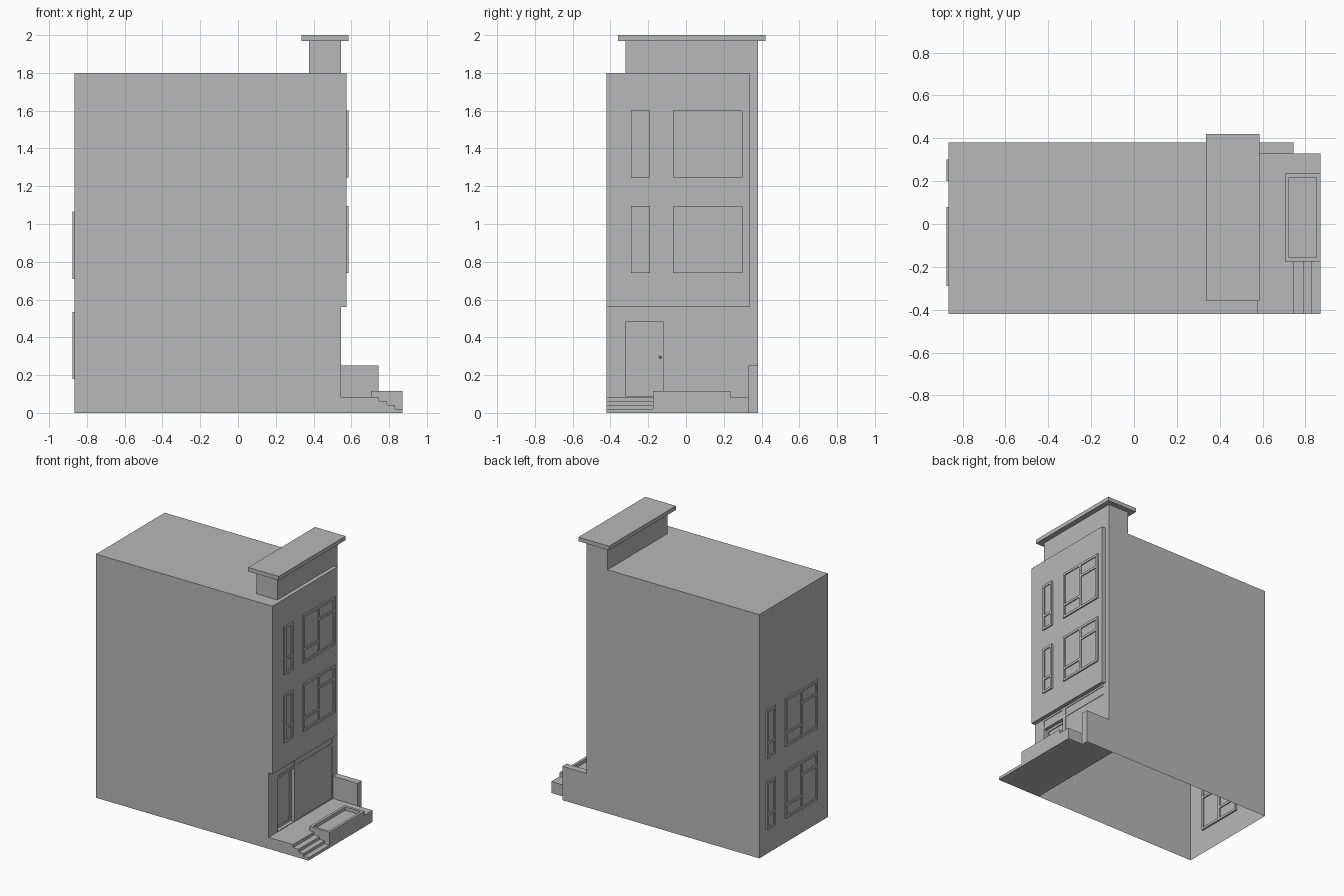
import bpy
import bmesh
from mathutils import Vector

cube = bpy.data.objects.get("Cube")
if cube:
    bpy.data.objects.remove(cube, do_unlink=True)

stone = bpy.data.materials.new("plain_grey")
stone.use_nodes = True
stone.diffuse_color = (0.48, 0.48, 0.48, 1)
stone.node_tree.nodes["Principled BSDF"].inputs["Base Color"].default_value = (0.48, 0.48, 0.48, 1)


def add_box(bm, x0, x1, y0, y1, z0, z1):
    size = Vector((x1 - x0, y1 - y0, z1 - z0))
    verts = bmesh.ops.create_cube(bm, size=1)["verts"]
    for v in verts:
        v.co = Vector((v.co[i] * size[i] for i in range(3))) + Vector((x0 + x1, y0 + y1, z0 + z1)) / 2


def finish(name, bm):
    mesh = bpy.data.meshes.new(name)
    bm.to_mesh(mesh)
    bm.free()
    mesh.materials.append(stone)
    obj = bpy.data.objects.new(name, mesh)
    bpy.context.collection.objects.link(obj)
    return obj


def boxes(name, *parts):
    bm = bmesh.new()
    for part in parts:
        add_box(bm, *part)
    return finish(name, bm)


BACK, DOOR_X, WALL_X, FACADE_X = -0.865, 0.51, 0.545, 0.575
RIGHT, LEFT, ROOF = -0.42, 0.38, 1.8

# Main body: a shell open at the bottom
bm = bmesh.new()
add_box(bm, BACK, DOOR_X, RIGHT, LEFT, 0, ROOF)
bm.normal_update()
floor = [f for f in bm.faces if f.normal.z < -0.5]
bmesh.ops.delete(bm, geom=floor, context="FACES")
finish("main_body", bm)

# Street wall around the ground floor openings
boxes("street_wall",
      (DOOR_X, WALL_X, RIGHT, -0.32, 0, ROOF),
      (DOOR_X, WALL_X, 0.32, LEFT, 0, ROOF),
      (DOOR_X, WALL_X, -0.32, 0.32, 0.545, ROOF),
      (DOOR_X, WALL_X, -0.32, 0.32, 0, 0.09),
      (DOOR_X, WALL_X, -0.12, -0.09, 0.09, 0.545),
      (DOOR_X, WALL_X, -0.32, -0.12, 0.48, 0.497),
      (DOOR_X, WALL_X, -0.09, 0.32, 0.48, 0.497))
boxes("upper_facade", (WALL_X, FACADE_X, RIGHT, 0.34, 0.56, ROOF))

# Parapet and its cap
boxes("parapet", (0.375, WALL_X, -0.32, LEFT, ROOF, 1.97))
boxes("parapet_cap", (0.335, 0.585, -0.36, 0.42, 1.97, 2.0))


def window(name, wall_x, side, y0, y1, z0, z1, split, low_bar, high_bar=None, proud=0.01):
    """Frame with panes; side is +1 at the street and -1 at the back."""
    w = 0.018
    xa, xb = sorted((wall_x - side * 0.012, wall_x + side * proud))
    pa, pb = sorted((wall_x - side * 0.004, wall_x + side * (proud - 0.007)))
    bars = [(y0, y0 + w, z0, z1), (y1 - w, y1, z0, z1),
            (y0 + w, y1 - w, z0, z0 + w), (y0 + w, y1 - w, z1 - w, z1)]
    edge = y1 - w
    if split:
        mid = (y0 + y1) / 2
        edge = mid - w / 2
        bars.append((mid - w / 2, mid + w / 2, z0 + w, z1 - w))
        if high_bar:
            bars.append((mid + w / 2, y1 - w, z1 - high_bar - w, z1 - high_bar))
    if low_bar:
        bars.append((y0 + w, edge, z0 + low_bar, z0 + low_bar + w))
    bm = bmesh.new()
    for bar in bars:
        add_box(bm, xa, xb, *bar)
    add_box(bm, pa, pb, y0 + w, y1 - w, z0 + w, z1 - w)
    obj = finish(name, bm)
    if side < 0:
        # The back layout is the street layout turned half round
        for v in obj.data.vertices:
            v.co.y = 0.01 - v.co.y
        obj.data.flip_normals()


# Upper windows on the street and lower windows at the back
for label, x, side, sills in (("street", FACADE_X, 1, (0.74, 1.245)),
                              ("back", BACK, -1, (0.18, 0.71))):
    for storey, sill in zip(("lower", "upper"), sills):
        top = sill + 0.355
        window(f"{label}_{storey}_narrow_window", x, side, -0.29, -0.19, sill, top, False, 0.1)
        window(f"{label}_{storey}_wide_window", x, side, -0.07, 0.3, sill, top, True, 0.09, 0.09)

# Ground floor glazing, transoms and door
window("shop_window", WALL_X, 1, -0.09, 0.32, 0.09, 0.48, True, 0, proud=-0.004)
window("window_transom", WALL_X, 1, -0.09, 0.32, 0.497, 0.545, True, 0, proud=-0.004)
window("door_transom", WALL_X, 1, -0.32, -0.12, 0.497, 0.545, False, 0, proud=-0.004)
window("front_door", DOOR_X, 1, -0.32, -0.12, 0.09, 0.48, False, 0)
bm = bmesh.new()
bmesh.ops.create_uvsphere(bm, u_segments=12, v_segments=8, radius=0.007)
knob = finish("door_knob", bm)
knob.location = (DOOR_X + 0.016, -0.137, 0.295)

# Porch, steps and low side wall
boxes("porch_floor", (WALL_X, 0.745, RIGHT, 0.33, 0, 0.085),
      (0.745, 0.87, 0.235, 0.33, 0, 0.085))
boxes("porch_side_wall", (WALL_X, 0.745, 0.33, LEFT, 0, 0.25))
boxes("front_steps", *[(0.745, end, RIGHT, -0.175, 0.0 + 0.021 * i, 0.021 * (i + 1))
                       for i, end in enumerate((0.87, 0.83, 0.79))])

# Planter with a sunken bed
bm = bmesh.new()
add_box(bm, 0.705, 0.87, -0.175, 0.235, 0, 0.115)
bm.normal_update()
top = [f for f in bm.faces if f.normal.z > 0.5]
bmesh.ops.inset_region(bm, faces=top, thickness=0.027)
bed = bmesh.ops.extrude_face_region(bm, geom=top)
bmesh.ops.delete(bm, geom=top, context="FACES_ONLY")
bmesh.ops.translate(bm, verts=[g for g in bed["geom"] if isinstance(g, bmesh.types.BMVert)],
                    vec=(0, 0, -0.025))
bmesh.ops.recalc_face_normals(bm, faces=bm.faces)
finish("planter", bm)
